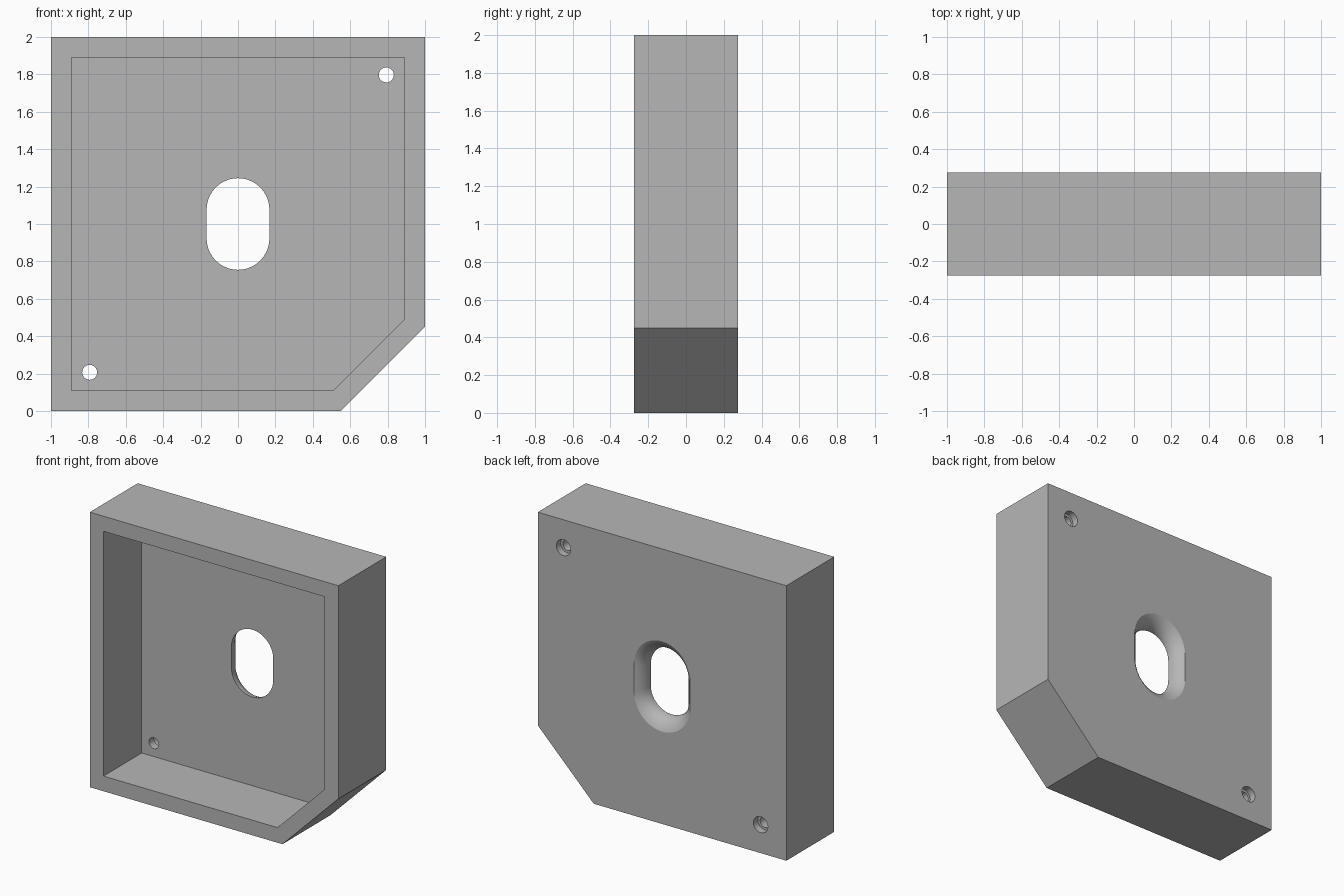
import bpy, bmesh, math

if "Cube" in bpy.data.objects:
    bpy.data.objects.remove(bpy.data.objects["Cube"])

D = 0.275            # half depth of the housing
FLOOR = 0.165        # y of the inside face of the back wall
WALL = D - FLOOR

grey = bpy.data.materials.new("mid grey")
grey.diffuse_color = (0.47, 0.47, 0.47, 1)
grey.use_nodes = True
grey.node_tree.nodes["Principled BSDF"].inputs["Base Color"].default_value = grey.diffuse_color


def loft(name, rings):
    """Closed solid through rings of (y, [(x, z), ...])."""
    bm = bmesh.new()
    loops = [[bm.verts.new((x, y, z)) for x, z in pts] for y, pts in rings]
    n = len(loops[0])
    for a, b in zip(loops, loops[1:]):
        for i in range(n):
            j = (i + 1) % n
            bm.faces.new((a[i], a[j], b[j], b[i]))
    bm.faces.new(loops[0])
    bm.faces.new(loops[-1][::-1])
    bmesh.ops.recalc_face_normals(bm, faces=bm.faces)
    me = bpy.data.meshes.new(name)
    bm.to_mesh(me)
    bm.free()
    me.materials.append(grey)
    ob = bpy.data.objects.new(name, me)
    bpy.context.collection.objects.link(ob)
    return ob


def circle(cx, cz, r, n=32):
    return [(cx + r * math.cos(2 * math.pi * i / n),
             cz + r * math.sin(2 * math.pi * i / n)) for i in range(n)]


def slot(k, r=0.168, s=0.077, n=20):
    """Upright rounded slot around z = 1, scaled by k."""
    pts = []
    for start, dz in ((0, s), (math.pi, -s)):
        for i in range(n + 1):
            a = start + math.pi * i / n
            pts.append((k * r * math.cos(a), 1 + k * (dz + r * math.sin(a))))
    return pts


# Housing body and its open-fronted cavity
outer = [(-1, 0), (0.55, 0), (1, 0.45), (1, 2), (-1, 2)]
inner = [(-0.89, 0.11), (0.51, 0.11), (0.89, 0.49), (0.89, 1.89), (-0.89, 1.89)]
body = loft("housing", [(-D, outer), (D, outer)])
cutters = [loft("cavity_cutter", [(-D - 0.1, inner), (FLOOR, inner)])]

# Central slot, flaring in a curve towards the back
T = math.radians(60)
flare = [(FLOOR - 0.05, slot(1))]
for i in range(11):
    t = T * i / 10
    k = 1 + 0.34 * (1 - math.cos(t)) / (1 - math.cos(T))
    flare.append((FLOOR + WALL * math.sin(t) / math.sin(T), slot(k)))
flare.append((D + 0.05, slot(1.34)))
cutters.append(loft("slot_cutter", flare))

# Two counterbored screw holes
for x, z in ((0.793, 1.797), (-0.793, 0.207)):
    cutters.append(loft("screw_hole_cutter", [
        (FLOOR - 0.05, circle(x, z, 0.04)), (D - 0.05, circle(x, z, 0.04)),
        (D - 0.05, circle(x, z, 0.058)), (D + 0.05, circle(x, z, 0.058))]))

# Cut everything out of the body
bpy.context.view_layer.objects.active = body
body.select_set(True)
for c in cutters:
    c.hide_render = True
    m = body.modifiers.new("cut", 'BOOLEAN')
    m.operation = 'DIFFERENCE'
    m.solver = 'EXACT'
    m.object = c
    bpy.ops.object.modifier_apply(modifier=m.name)
for c in cutters:
    bpy.data.objects.remove(c)

bpy.ops.object.shade_smooth_by_angle(angle=math.radians(25))
